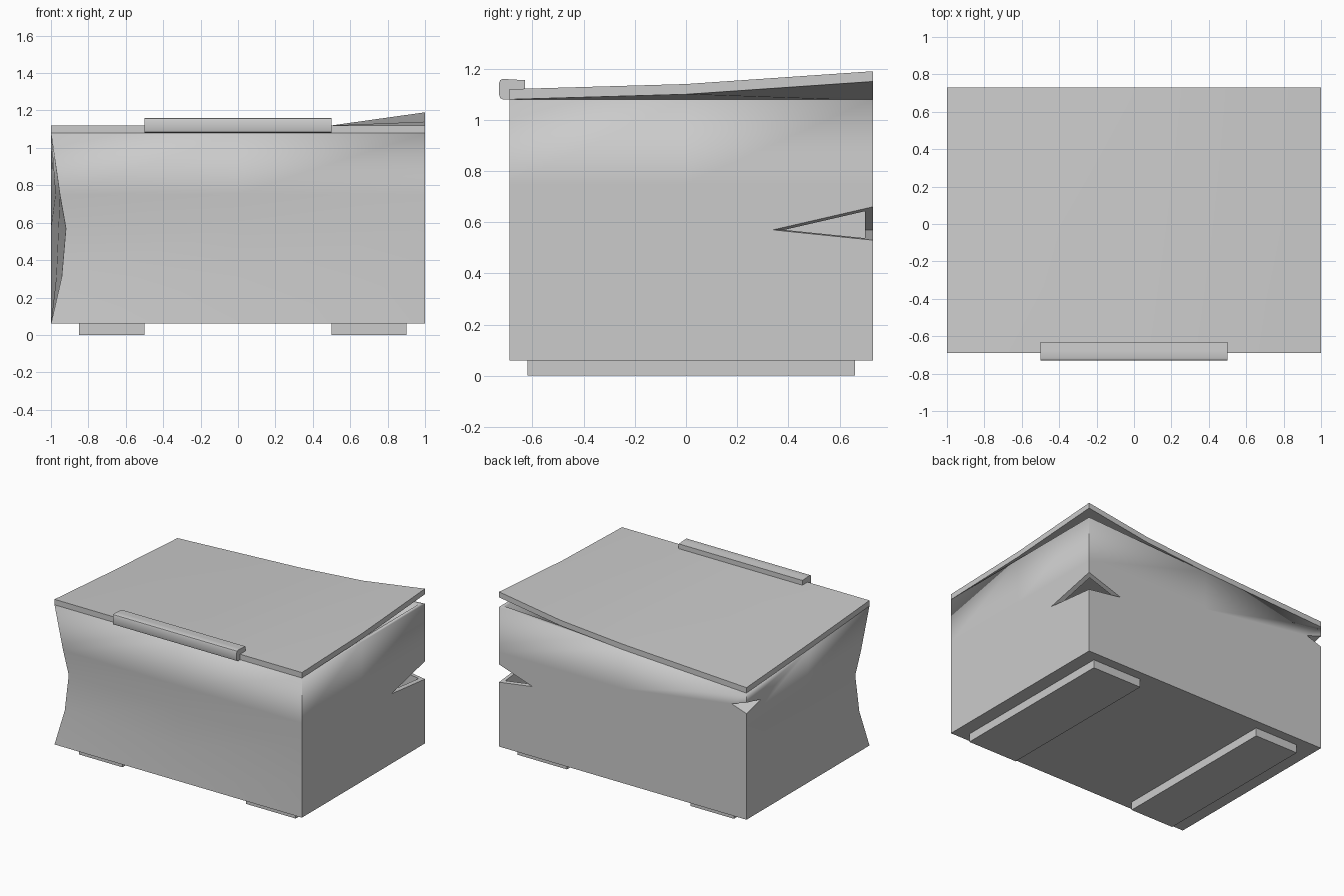
import bpy, bmesh
from mathutils import Vector

if "Cube" in bpy.data.objects:
    bpy.data.objects.remove(bpy.data.objects["Cube"])

F, B = -0.69, 0.73   # front and back of the box


def make(name, verts, faces, smooth=True):
    me = bpy.data.meshes.new(name)
    me.from_pydata([tuple(v) for v in verts], [], faces)
    bm = bmesh.new()
    bm.from_mesh(me)
    bmesh.ops.recalc_face_normals(bm, faces=bm.faces)
    bm.to_mesh(me)
    bm.free()
    ob = bpy.data.objects.new(name, me)
    bpy.context.collection.objects.link(ob)
    bpy.ops.object.select_all(action='DESELECT')
    ob.select_set(True)
    bpy.context.view_layer.objects.active = ob
    if smooth:
        bpy.ops.object.shade_smooth_by_angle(angle=0.5)
    return ob


def apply_mod(ob, kind, **props):
    m = ob.modifiers.new(kind.title(), kind)
    for k, v in props.items():
        setattr(m, k, v)
    bpy.context.view_layer.objects.active = ob
    bpy.ops.object.modifier_apply(modifier=m.name)


def box(name, lo, hi):
    v = [(x, y, z) for x in (lo[0], hi[0]) for y in (lo[1], hi[1]) for z in (lo[2], hi[2])]
    return make(name, v, [(0, 1, 3, 2), (4, 6, 7, 5), (0, 4, 5, 1),
                          (2, 3, 7, 6), (0, 2, 6, 4), (1, 5, 7, 3)], False)


def notch(ob, a, b, top, bottom):
    """Cut a wedge out of a corner; a-b is the inner ridge of the wedge."""
    a, b, top, bottom = map(Vector, (a, b, top, bottom))
    mid = (a + b) / 2
    pts = [mid + (p - mid) * s for p, s in ((a, 1.3), (b, 1.3), (top, 1.6), (bottom, 1.6))]
    cutter = make("notch_cutter", pts, [(0, 1, 2), (0, 1, 3), (0, 2, 3), (1, 2, 3)], False)
    cutter.hide_render = True
    apply_mod(ob, 'BOOLEAN', object=cutter, operation='DIFFERENCE', solver='EXACT')
    bpy.data.objects.remove(cutter)


# battered hollow body: stacked rings, front left edge dented, back left top sagging
ring = [(-1, F), (0, F), (1, F), (1, 0), (1, B), (0, B), (-1, B), (-1, 0)]
tops = [1.08, 1.08, 1.08, 1.08, 1.08, 1.035, 0.985, 1.03]
levels = [(0.06, 0), (0.31, 0.72), (0.57, 1), (0.75, 0.6), (None, 0)]
push = {0: (0.08, 0.05), 1: (0, 0.02), 7: (0.04, 0)}
verts = []
for z, d in levels:
    for i, (x, y) in enumerate(ring):
        px, py = push.get(i, (0, 0))
        verts.append((x + px * d, y + py * d, tops[i] if z is None else z))
faces = [(r * 8 + i, r * 8 + (i + 1) % 8, r * 8 + 8 + (i + 1) % 8, r * 8 + 8 + i)
         for r in range(4) for i in range(8)]
body = make("body", verts, faces + [tuple(range(7, -1, -1))])
apply_mod(body, 'SOLIDIFY', thickness=0.03, offset=-1, use_even_offset=True)

# split open corner at back right, crushed corner at back left
notch(body, (1, 0.34, 0.57), (0.73, B, 0.57), (1, B, 0.66), (1, B, 0.53))
dent = [(-0.88, B, 0.875), (-1, 0.56, 0.875), (-1, B, 0.915), (-1, B, 0.835)]
notch(body, *dent)
make("corner_dent", dent, [(0, 1, 2), (1, 0, 3)], False)

# warped lid: grid of top heights with thickness below
xs, ys = (-1, 0, 0.5, 1), (F, 0, B)
heights = [(1.12, 1.12, 1.12, 1.12), (1.07, 1.10, 1.12, 1.14), (1.025, 1.075, 1.115, 1.19)]
lv = [(x, y, heights[j][i] - t) for t in (0, 0.04)
      for j, y in enumerate(ys) for i, x in enumerate(xs)]
quads = [(j * 4 + i, j * 4 + i + 1, j * 4 + i + 5, j * 4 + i + 4)
         for j in range(2) for i in range(3)]
rim = [0, 1, 2, 3, 7, 11, 10, 9, 8, 4]
lf = quads + [tuple(k + 12 for k in reversed(q)) for q in quads]
lf += [(a, a + 12, b + 12, b) for a, b in zip(rim, rim[1:] + rim[:1])]
make("lid", lv, lf)

# hooked lid grip along the front
prof = [(-0.63, 1.155), (-0.63, 1.12), (F, 1.12), (F, 1.08), (-0.715, 1.08), (-0.726, 1.085),
        (-0.73, 1.097), (-0.73, 1.145), (-0.726, 1.156), (-0.715, 1.16), (-0.68, 1.158)]
n = len(prof)
make("grip", [(x, y, z) for x in (-0.5, 0.5) for y, z in prof],
     [(i, (i + 1) % n, n + (i + 1) % n, n + i) for i in range(n)]
     + [tuple(range(n)), tuple(range(n, 2 * n))])

# two runners underneath
for name, x0, x1 in (("left_runner", -0.85, -0.5), ("right_runner", 0.5, 0.9)):
    box(name, (x0, -0.62, 0), (x1, 0.66, 0.06))
